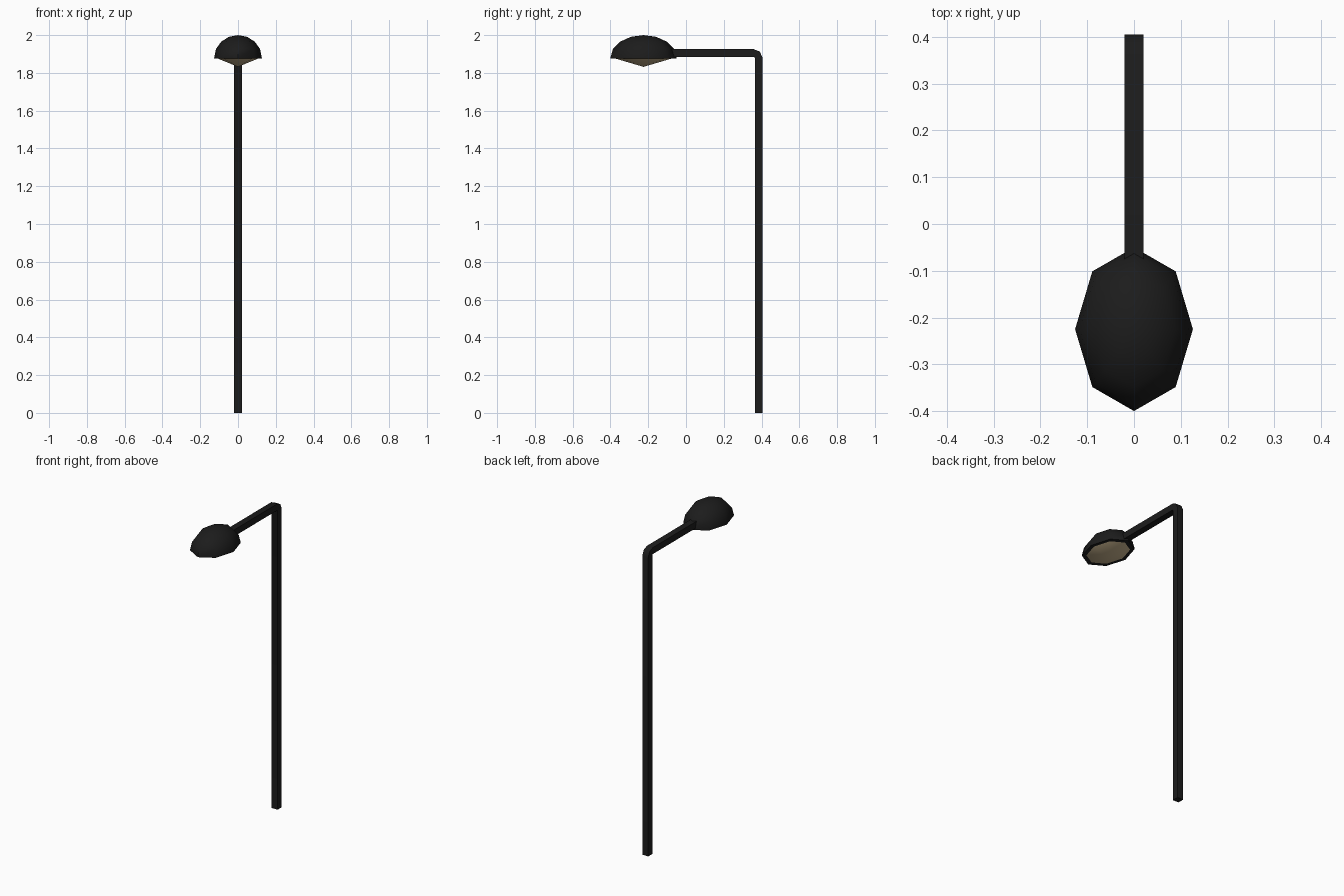
import bpy, bmesh, math
from mathutils import Vector

if "Cube" in bpy.data.objects:
    bpy.data.objects.remove(bpy.data.objects["Cube"])


def material(name, rgb):
    m = bpy.data.materials.new(name)
    m.diffuse_color = (*rgb, 1)
    m.use_nodes = True
    m.node_tree.nodes["Principled BSDF"].inputs["Base Color"].default_value = m.diffuse_color
    return m


black = material("black_metal", (0.0116, 0.0116, 0.0116))
glass = material("warm_lens", (0.60, 0.47, 0.28))
SIDES = 8
HEAD = Vector((0, -0.225, 0))


def finish(name, bm, mat, angle):
    bmesh.ops.recalc_face_normals(bm, faces=bm.faces)
    me = bpy.data.meshes.new(name)
    bm.to_mesh(me)
    bm.free()
    ob = bpy.data.objects.new(name, me)
    bpy.context.collection.objects.link(ob)
    me.materials.append(mat)
    bpy.ops.object.select_all(action='DESELECT')
    ob.select_set(True)
    bpy.context.view_layer.objects.active = ob
    bpy.ops.object.shade_smooth_by_angle(angle=math.radians(angle))
    return ob


def loft(bm, rings):
    """Skin rings of points; a single-point ring becomes a tip."""
    n = max(len(r) for r in rings)
    vs = [[bm.verts.new(p) for p in r] for r in rings]
    for a, b in zip(vs, vs[1:]):
        for i in range(n):
            j = (i + 1) % n
            quad = [a[i % len(a)], a[j % len(a)], b[j % len(b)], b[i % len(b)]]
            bm.faces.new(list(dict.fromkeys(quad)))
    for end in (vs[0], vs[-1]):
        if len(end) > 2:
            bm.faces.new(end)


def oval(rx, ry, z):
    if rx == 0:
        return [HEAD + Vector((0, 0, z))]
    return [HEAD + Vector((rx * math.cos(t), ry * math.sin(t), z))
            for t in (2 * math.pi * i / SIDES for i in range(SIDES))]


# Bent post and arm: square bar swept along a path in the yz plane
H = 0.0205
path = [(0.3845, 0, 0), (0.3845, 1.880, 0), (0.377, 1.8975, 45),
        (0.3595, 1.905, 90), (-0.08, 1.905, 90)]
rings = []
for y, z, tilt in path:
    t = math.radians(tilt)
    side = Vector((0, math.cos(t), math.sin(t)))
    rings.append([Vector((sx * H, y, z)) + side * (sy * H)
                  for sx, sy in ((-1, -1), (1, -1), (1, 1), (-1, 1))])
bm = bmesh.new()
loft(bm, rings)
finish("post_and_arm", bm, black, 50)

# Lamp hood: stretched half dome
bm = bmesh.new()
dome = [oval(0.126, 0.175, 1.875)]
for k in range(4):
    a = math.radians(22.5 * k)
    dome.append(oval(0.126 * math.cos(a), 0.175 * math.cos(a), 1.881 + 0.119 * math.sin(a)))
dome.append(oval(0, 0, 2.0))
loft(bm, dome)
finish("lamp_hood", bm, black, 50)

# Lens: shallow downward cone under the hood
bm = bmesh.new()
loft(bm, [oval(0.107, 0.149, 1.876), oval(0, 0, 1.832)])
finish("lamp_lens", bm, glass, 50)
